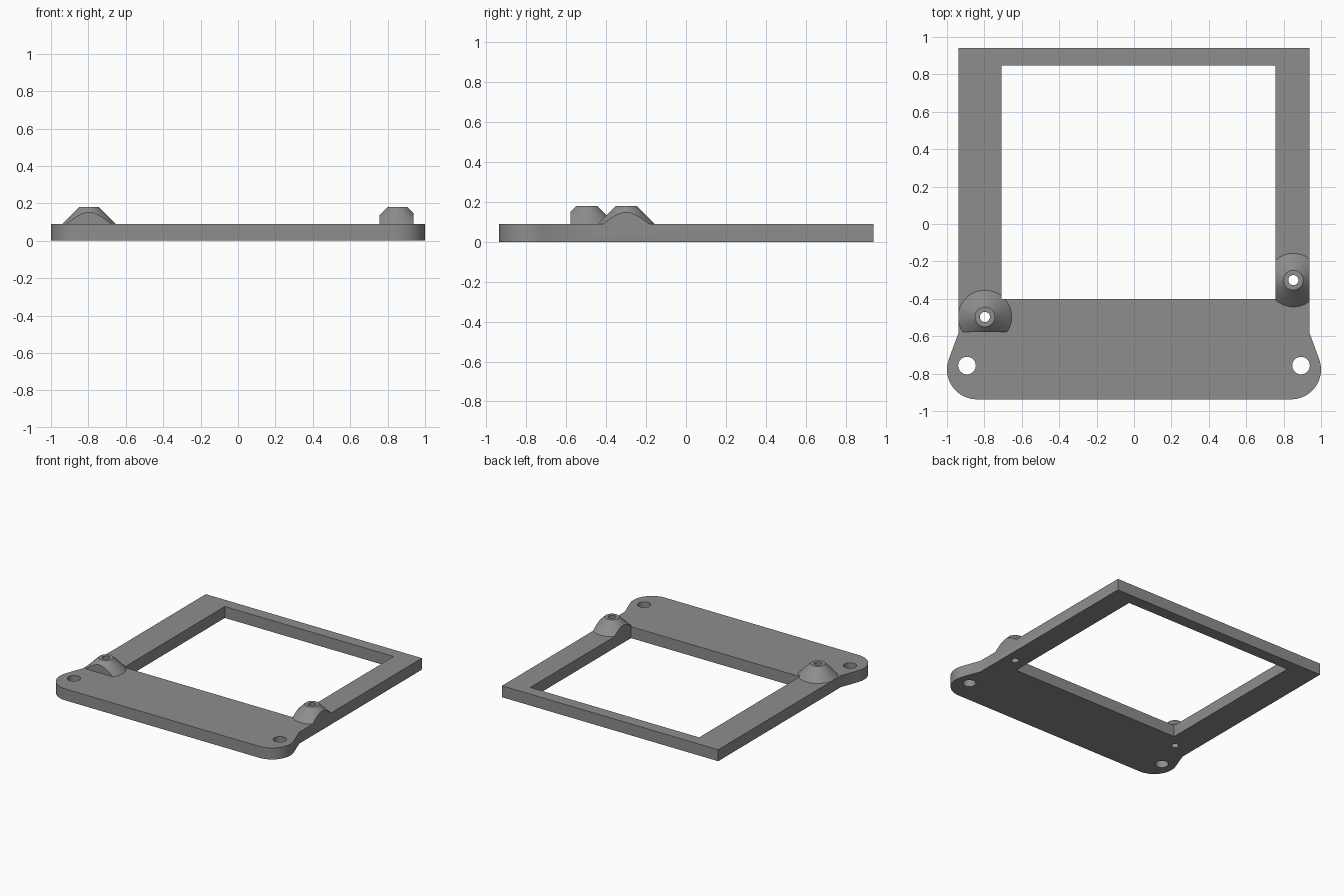
import bpy, bmesh, math

if "Cube" in bpy.data.objects:
    bpy.data.objects.remove(bpy.data.objects["Cube"])

T, TOP, W = 0.09, 0.18, 0.9375      # plate thickness, boss height, half width

grey = bpy.data.materials.new("mid grey")
grey.diffuse_color = (0.27, 0.27, 0.27, 1)
grey.use_nodes = True
grey.node_tree.nodes["Principled BSDF"].inputs["Base Color"].default_value = grey.diffuse_color


def finish(name, bm):
    bmesh.ops.recalc_face_normals(bm, faces=bm.faces)
    me = bpy.data.meshes.new(name)
    bm.to_mesh(me)
    bm.free()
    me.materials.append(grey)
    ob = bpy.data.objects.new(name, me)
    bpy.context.collection.objects.link(ob)
    return ob


def prism(name, pts, z0, z1):
    bm = bmesh.new()
    face = bm.faces.new([bm.verts.new((x, y, z0)) for x, y in pts])
    up = bmesh.ops.extrude_face_region(bm, geom=[face])["geom"]
    verts = [v for v in up if isinstance(v, bmesh.types.BMVert)]
    bmesh.ops.translate(bm, verts=verts, vec=(0, 0, z1 - z0))
    return finish(name, bm)


def box(name, x0, x1, y0, y1, z0, z1):
    return prism(name, [(x0, y0), (x1, y0), (x1, y1), (x0, y1)], z0, z1)


def cone(name, x, y, r0, r1, z0, z1, n):
    ring = [(math.cos(2 * math.pi * i / n), math.sin(2 * math.pi * i / n)) for i in range(n)]
    bm = bmesh.new()
    lo, hi = ([bm.verts.new((x + r * c, y + r * s, z)) for c, s in ring]
              for r, z in ((r0, z0), (r1, z1)))
    bm.faces.new(lo[::-1])
    bm.faces.new(hi)
    for i in range(n):
        j = (i + 1) % n
        bm.faces.new((lo[i], lo[j], hi[j], hi[i]))
    return finish(name, bm)


def combine(ob, tool, operation):
    bpy.context.view_layer.objects.active = ob
    mod = ob.modifiers.new(operation, 'BOOLEAN')
    mod.operation, mod.solver, mod.object = operation, 'EXACT', tool
    bpy.ops.object.modifier_apply(modifier=mod.name)
    bpy.data.objects.remove(tool)


# plate outline with rounded, flared front corners
right = [(0.84 + 0.16 * math.cos(math.radians(a)), -0.7775 + 0.16 * math.sin(math.radians(a)))
         for a in [-90 + 111 * i / 20 for i in range(21)]]
right += [(W, -0.58), (W, 0.94)]
plate = prism("mounting_frame", right + [(-x, y) for x, y in reversed(right)], 0, T)

# conical screw bosses, trimmed flat where they meet the sides
bosses = [(-0.797, -0.497, (-W, -0.4, -0.578, 0)),
          (0.852, -0.30, (0.757, W, -0.6, 0))]
for x, y, (x0, x1, y0, y1) in bosses:
    boss = cone("screw_boss", x, y, 0.188, 0.053, 0.045, TOP, 64)
    combine(boss, box("boss_trim", x0, x1, y0, y1, 0.02, 0.3), 'INTERSECT')
    combine(plate, boss, 'UNION')

# large window
combine(plate, box("window_cutter", -0.708, 0.757, -0.40, 0.848, -0.1, 0.4), 'DIFFERENCE')

# screw holes and corner mounting holes
holes = [(x, y, 0.027) for x, y, _ in bosses] + [(s * 0.893, -0.757, 0.047) for s in (-1, 1)]
for x, y, r in holes:
    combine(plate, cone("hole_cutter", x, y, r, r, -0.1, 0.4, 32), 'DIFFERENCE')

bpy.ops.object.select_all(action='DESELECT')
plate.select_set(True)
bpy.context.view_layer.objects.active = plate
bpy.ops.object.shade_smooth_by_angle(angle=math.radians(30))
